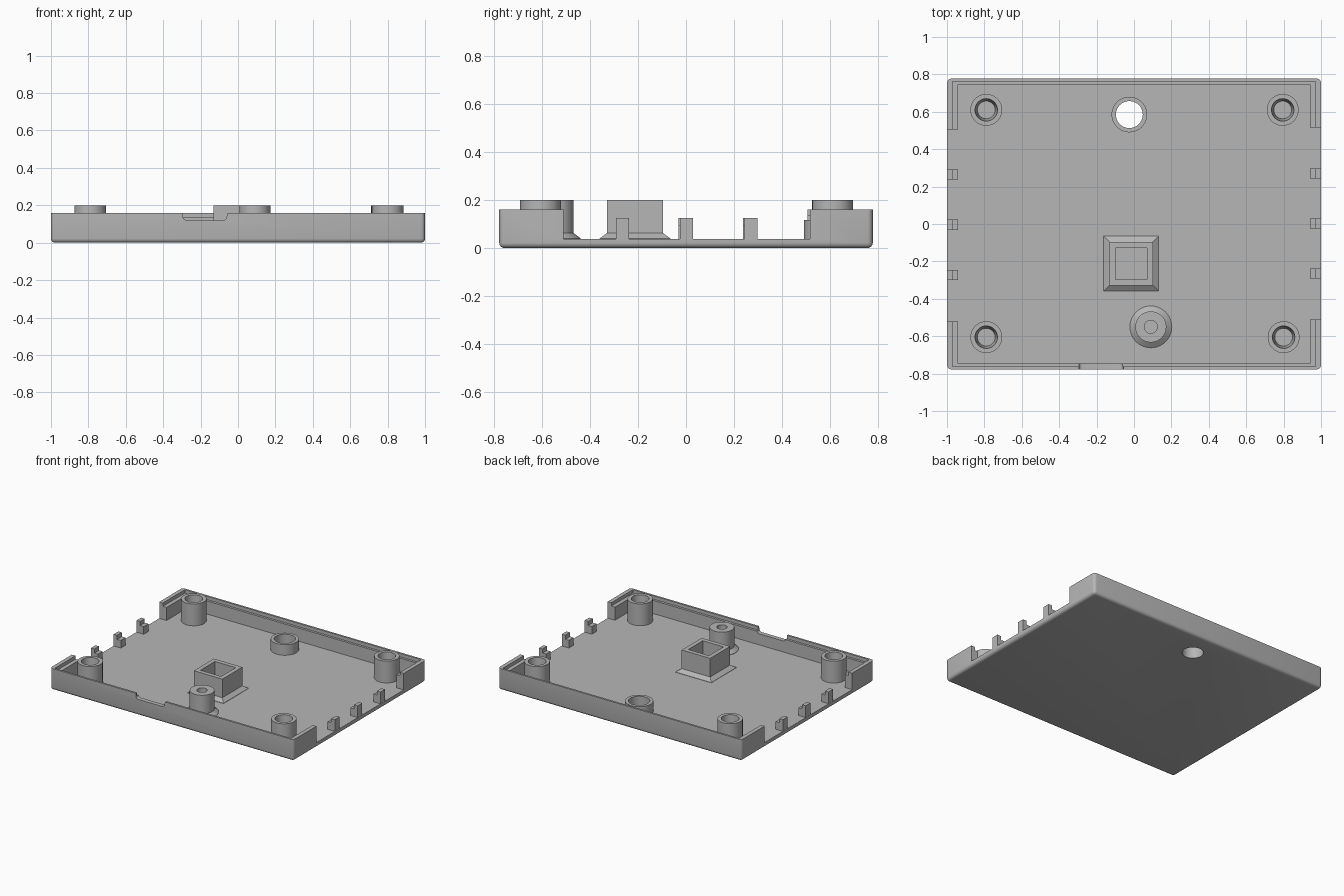
import bpy, bmesh, math

if "Cube" in bpy.data.objects:
    bpy.data.objects.remove(bpy.data.objects["Cube"])

grey = bpy.data.materials.new("plain_grey")
grey.diffuse_color = (0.47, 0.47, 0.47, 1)
grey.use_nodes = True
grey.node_tree.nodes["Principled BSDF"].inputs["Base Color"].default_value = grey.diffuse_color

FLOOR = 0.038


def add(name, bm):
    bmesh.ops.recalc_face_normals(bm, faces=bm.faces[:])
    me = bpy.data.meshes.new(name)
    bm.to_mesh(me)
    bm.free()
    ob = bpy.data.objects.new(name, me)
    bpy.context.collection.objects.link(ob)
    me.materials.append(grey)
    return ob


def box_bm(x0, x1, y0, y1, z0, z1):
    bm = bmesh.new()
    bmesh.ops.create_cube(bm, size=1)
    for v in bm.verts:
        v.co.x = x0 if v.co.x < 0 else x1
        v.co.y = y0 if v.co.y < 0 else y1
        v.co.z = z0 if v.co.z < 0 else z1
    return bm


def box(name, *dims):
    return add(name, box_bm(*dims))


def ring(name, x, y, profile, n=40, turn=0.0):
    """Closed (radius, z) profile swept around a vertical axis."""
    bm = bmesh.new()
    loops = []
    for i in range(n):
        a = turn + 2 * math.pi * i / n
        loops.append([bm.verts.new((x + r * math.cos(a), y + r * math.sin(a), z))
                      for r, z in profile])
    m = len(profile)
    for i in range(n):
        p, q = loops[i], loops[(i + 1) % n]
        for j in range(m):
            k = (j + 1) % m
            bm.faces.new((p[j], q[j], q[k], p[k]))
    return add(name, bm)


def smooth(ob):
    bpy.ops.object.select_all(action='DESELECT')
    ob.select_set(True)
    bpy.context.view_layer.objects.active = ob
    bpy.ops.object.shade_smooth_by_angle(angle=math.radians(35))


def cut(target, cutter):
    cutter.hide_render = True
    mod = target.modifiers.new("cut", 'BOOLEAN')
    mod.operation = 'DIFFERENCE'
    mod.solver = 'EXACT'
    mod.object = cutter
    bpy.context.view_layer.objects.active = target
    bpy.ops.object.modifier_apply(modifier=mod.name)
    bpy.data.objects.remove(cutter, do_unlink=True)


# Tray block, rounded along the bottom and the upright corners
bm = box_bm(-1, 1, -0.777, 0.777, 0, 0.16)
edges = [e for e in bm.edges if min(v.co.z for v in e.verts) < 0.01]
bmesh.ops.bevel(bm, geom=edges, offset=0.022, segments=4, profile=0.5, affect='EDGES')
tray = add("tray", bm)

# Inside hollow, stepped lip and open sides
cut(tray, box("hollow", -0.94, 0.94, -0.745, 0.745, FLOOR, 0.3))
cut(tray, box("lip_step", -0.97, 0.97, -0.762, 0.762, 0.135, 0.3))
cut(tray, box("left_opening", -1.1, -0.9, -0.52, 0.505, FLOOR, 0.3))
cut(tray, box("right_opening", 0.9, 1.1, -0.51, 0.515, FLOOR, 0.3))

# Cable notch in the front wall, with rounded lower corners
bm = bmesh.new()
outline = [(-0.295, 0.2), (-0.295, 0.14)]
for cx, start in ((-0.275, 180), (-0.08, 270)):
    for i in range(5):
        a = math.radians(start + 22.5 * i)
        outline.append((cx + 0.02 * math.cos(a), 0.14 + 0.02 * math.sin(a)))
outline += [(-0.055, 0.16), (-0.055, 0.2)]
outline = [p for i, p in enumerate(outline) if i != 1]
front = bm.faces.new([bm.verts.new((x, -0.9, z)) for x, z in outline])
out = bmesh.ops.extrude_face_region(bm, geom=[front])
for v in out["geom"]:
    if isinstance(v, bmesh.types.BMVert):
        v.co.y = -0.7
cut(tray, add("notch", bm))

# Round hole through the floor with its raised collar
HX, HY = -0.025, 0.585
bm = bmesh.new()
bmesh.ops.create_cone(bm, cap_ends=True, segments=40, radius1=0.072, radius2=0.072, depth=0.4)
bmesh.ops.translate(bm, verts=bm.verts[:], vec=(HX, HY, 0))
cut(tray, add("hole", bm))
smooth(tray)
smooth(ring("hole_collar", HX, HY,
            [(0.072, 0.02), (0.095, 0.02), (0.095, 0.117), (0.072, 0.117)]))

# Corner screw posts with tapered bores
for i, (x, y) in enumerate([(-0.79, 0.61), (0.795, 0.61), (-0.79, -0.605), (0.80, -0.605)]):
    smooth(ring(f"screw_post_{i + 1}", x, y,
                [(0.046, 0.02), (0.085, 0.02), (0.085, 0.2), (0.06, 0.2)]))

# Round support post with flared foot
smooth(ring("round_post", 0.09, -0.55,
            [(0.035, 0.02), (0.112, 0.02), (0.112, FLOOR + 0.002), (0.083, 0.062),
             (0.083, 0.2), (0.035, 0.2)]))

# Square hollow post with flared foot
R2 = math.sqrt(2)
ring("square_post", -0.015, -0.212,
     [(r * R2, z) for r, z in [(0.085, 0.02), (0.147, 0.02), (0.147, FLOOR + 0.002),
                               (0.117, 0.062), (0.117, 0.2), (0.085, 0.2)]],
     n=4, turn=math.pi / 4)

# Stepped clips along both open sides: tall outer half, low inner half
for side, name, shift in ((-1, "left", -0.004), (1, "right", 0.003)):
    for i, y in enumerate((-0.268, 0, 0.268)):
        y += shift
        for part, a, b, top in (("outer", 0.97, 0.999, 0.125), ("inner", 0.94, 0.97, 0.095)):
            x0, x1 = sorted((side * a, side * b))
            box(f"{name}_clip_{i + 1}_{part}", x0, x1, y - 0.027, y + 0.027, 0.025, top)
